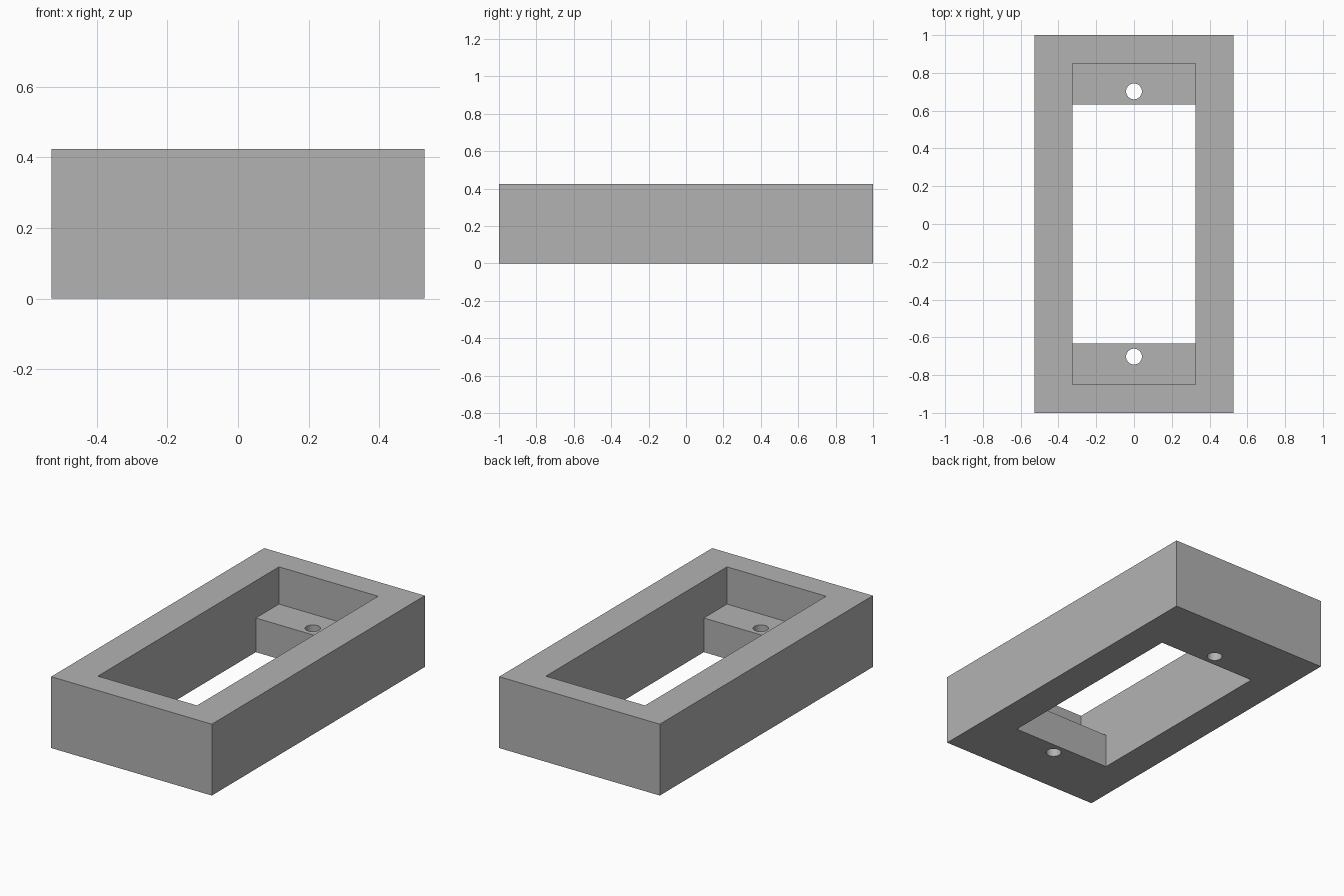
import bpy
import math

cube = bpy.data.objects.get("Cube")
if cube:
    bpy.data.objects.remove(cube, do_unlink=True)

HALF_X, HALF_Y, HEIGHT = 0.528, 1.0, 0.424
INNER_X, POCKET_Y, OPENING_Y = 0.326, 0.85, 0.633
LEDGE_Z = 0.203
HOLE_Y, HOLE_R = 0.702, 0.042

grey = bpy.data.materials.new("grey plastic")
grey.use_nodes = True
colour = (0.448, 0.448, 0.448, 1)
grey.diffuse_color = colour
grey.node_tree.nodes["Principled BSDF"].inputs["Base Color"].default_value = colour


def box(name, half_x, half_y, z0, z1):
    bpy.ops.mesh.primitive_cube_add(size=2, location=(0, 0, (z0 + z1) / 2))
    obj = bpy.context.object
    obj.name = name
    obj.scale = (half_x, half_y, (z1 - z0) / 2)
    bpy.ops.object.transform_apply(location=True, rotation=False, scale=True)
    obj.data.materials.append(grey)
    return obj


def cut(target, cutter):
    cutter.hide_render = True
    mod = target.modifiers.new("cut", "BOOLEAN")
    mod.operation = "DIFFERENCE"
    mod.solver = "EXACT"
    mod.object = cutter
    bpy.context.view_layer.objects.active = target
    bpy.ops.object.modifier_apply(modifier=mod.name)
    bpy.data.objects.remove(cutter, do_unlink=True)


# Outer block
frame = box("mounting_frame", HALF_X, HALF_Y, 0, HEIGHT)

# Upper pocket down to the end ledges, then the through opening between them
cut(frame, box("pocket_cutter", INNER_X, POCKET_Y, LEDGE_Z, HEIGHT + 0.1))
cut(frame, box("opening_cutter", INNER_X, OPENING_Y, -0.1, HEIGHT + 0.1))

# Screw hole through each ledge
for side in (-1, 1):
    bpy.ops.mesh.primitive_cylinder_add(vertices=32, radius=HOLE_R, depth=1,
                                        location=(0, side * HOLE_Y, 0))
    hole = bpy.context.object
    hole.name = "screw_hole_cutter"
    hole.data.materials.append(grey)
    cut(frame, hole)

# Smooth hole walls, sharp block edges
bpy.ops.object.select_all(action="DESELECT")
frame.select_set(True)
bpy.context.view_layer.objects.active = frame
bpy.ops.object.shade_smooth_by_angle(angle=math.radians(30))
